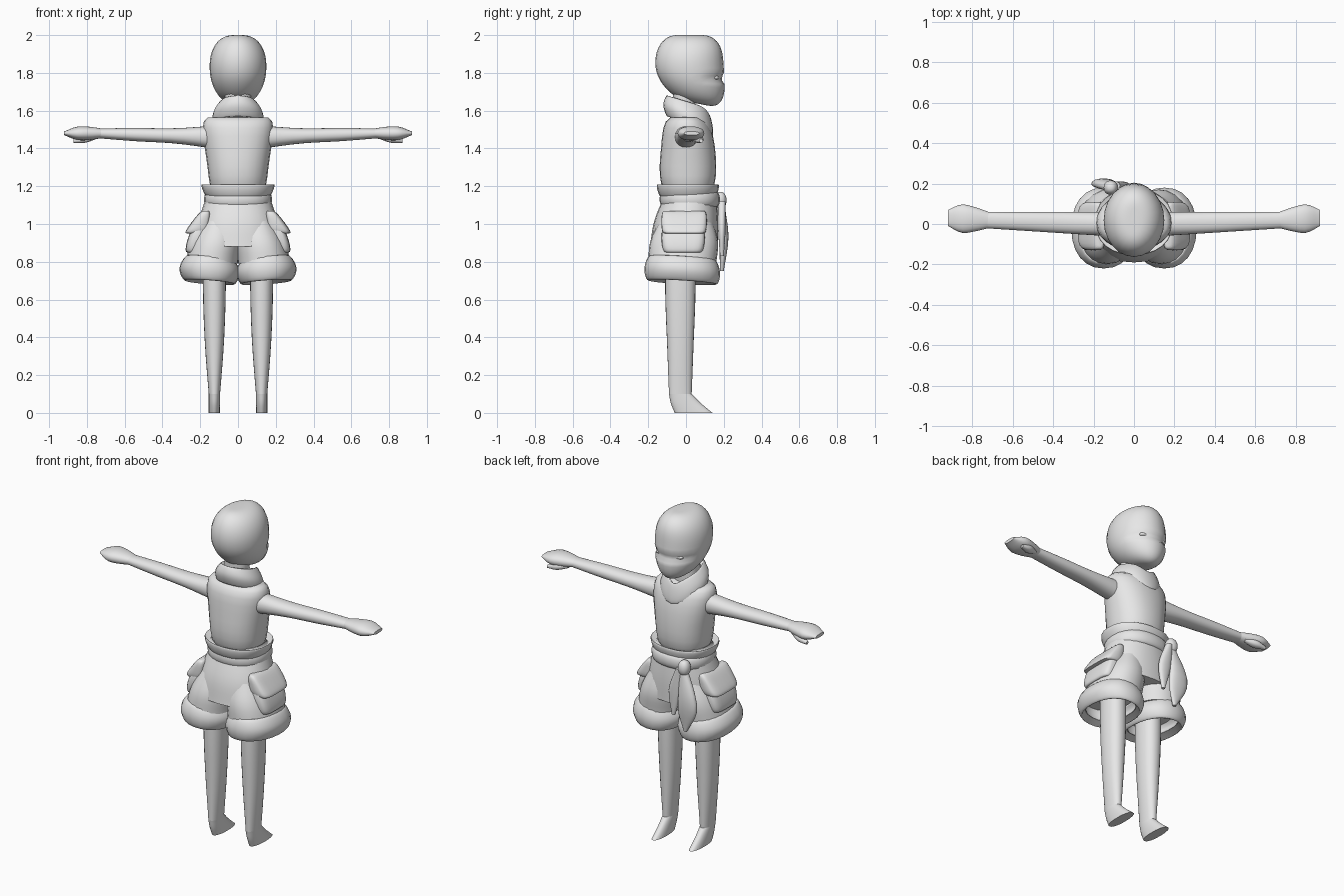
import bpy, bmesh, math

old = bpy.data.objects.get("Cube")
if old:
    bpy.data.objects.remove(old, do_unlink=True)

# One plain clay material for the whole figure
clay = bpy.data.materials.new("plain_grey")
clay.use_nodes = True
shade = 0.8
clay.diffuse_color = (shade, shade, shade, 1)
principled = clay.node_tree.nodes["Principled BSDF"]
principled.inputs["Base Color"].default_value = clay.diffuse_color


# Smooth curve through evenly spaced keys; a single number is constant
def blend(keys, t):
    if not isinstance(keys, tuple):
        return keys
    last = len(keys) - 1
    i = min(int(t * last), last - 1)
    f = t * last - i
    start, end = keys[i], keys[i + 1]
    slope_in = (end - keys[i - 1]) / 2 if i > 0 else end - start
    slope_out = (keys[i + 2] - start) / 2 if i + 2 <= last else end - start
    rest = 1 - f
    return (rest * rest * (start * (1 + 2 * f) + slope_in * f)
            + f * f * (end * (1 + 2 * rest) - slope_out * rest))


# Superellipse term: power 1 is an ellipse, smaller is boxier
def oval(value, power):
    return math.copysign(abs(value) ** power, value)


# Skin ovals along an axis; rim rounds the ends, vee points the +y side down,
# shell leaves the ends open and gives the wall a thickness
def loft(name, span, middle, width, depth, y, axis="z", mirror=False,
         power=0.9, tilt=0, slant=0, vee=0, rim=0, sharp=2, shell=0,
         sides=24, steps=12):
    bm = bmesh.new()
    loops = []
    for step in range(steps + 1):
        t = (1 - math.cos(math.pi * step / steps)) / 2
        u = abs(2 * t - 1)
        inset = rim * (1 - max(0, 1 - u ** sharp) ** (1 / sharp))
        loop = []
        for side in range(sides):
            angle = math.tau * side / sides
            across = oval(math.cos(angle), power)
            along = oval(math.sin(angle), power)
            a = blend(middle, t) + across * (blend(width, t) - inset)
            b = blend(y, t) + along * (blend(depth, t) - inset)
            c = span[0] + t * (span[1] - span[0]) + slant * across
            c += blend(tilt, t) * b - vee * max(0, along) ** 6
            loop.append(bm.verts.new((a, b, c) if axis == "z" else (c, b, a)))
        loops.append(loop)
    for low, high in zip(loops, loops[1:]):
        for i in range(sides):
            j = (i + 1) % sides
            bm.faces.new((low[i], low[j], high[j], high[i]))
    if not shell:
        bm.faces.new(loops[0])
        bm.faces.new(loops[-1])
        bmesh.ops.recalc_face_normals(bm, faces=bm.faces)

    mesh = bpy.data.meshes.new(name)
    bm.to_mesh(mesh)
    bm.free()
    mesh.materials.append(clay)
    obj = bpy.data.objects.new(name, mesh)
    bpy.context.collection.objects.link(obj)
    if shell:
        obj.modifiers.new("Thickness", "SOLIDIFY").thickness = shell
    if mirror:
        obj.modifiers.new("Mirror", "MIRROR").use_mirror_merge = False
    bpy.ops.object.select_all(action="DESELECT")
    obj.select_set(True)
    bpy.context.view_layer.objects.active = obj
    bpy.ops.object.shade_smooth_by_angle(angle=math.radians(50))
    return obj


# Head with a jutting jaw, and a shallow groove pressed in across the eyes
head = loft("head", span=(1.65, 2), middle=0, width=(.14, .15, .15),
            depth=(.18, .18, .19), y=(.06, .02, .02), tilt=(-.2, 0, 0),
            rim=.13, sharp=2.3, power=1, steps=30)
for vert in head.data.vertices:
    if vert.co.y > .1:
        vert.co.y -= .02 * math.exp(-((vert.co.z - 1.77) * 60) ** 2)
loft("eye", span=(1.765, 1.785), middle=.06, width=.03, depth=.02, y=.155,
     rim=.015, mirror=True)
loft("neck", span=(1.5, 1.7), middle=0, width=.07, depth=.06, y=-.01)

# Folded collar, lower at the face side where it comes to a point
loft("collar", span=(1.54, 1.65), middle=0, width=(.14, .13, .1),
     depth=(.13, .13, .12), y=(.02, .01, .01), tilt=-.3, vee=.03,
     rim=.01, shell=.03, power=1)

# Sleeveless top
loft("torso", span=(1.15, 1.57), middle=0, width=(.15, .16, .18, .2),
     depth=(.14, .15, .14, .12), y=(.01, .01, .01, 0), rim=.12, sharp=5)

# Flared waist frill and wrapped sash
loft("waist_frill", span=(1.14, 1.21), middle=0, width=(.17, .2),
     depth=(.15, .17), y=.01, rim=.01, shell=.04)
loft("sash_band", span=(1.09, 1.17), middle=0, width=.18, depth=.16, y=.02,
     rim=.02)

# Baggy shorts: hips, two legs, and rolled cuffs open underneath
loft("shorts_hips", span=(.88, 1.14), middle=0, width=(.23, .21, .17),
     depth=(.18, .17, .14), y=(-.01, 0, .02))
loft("shorts_leg", span=(.79, 1.02), middle=(.14, .12, .1),
     width=(.14, .13, .09), depth=(.18, .18, .14), y=(-.02, -.01, 0),
     mirror=True)
loft("shorts_cuff", span=(.69, .82), middle=.15, width=(.15, .16, .14),
     depth=(.2, .2, .19), y=-.02, tilt=-.06, slant=.01, rim=.02, shell=.04,
     mirror=True)

# Cargo pockets with an overhanging flap
loft("pocket", span=(.85, 1), middle=(.22, .2), width=(.07, .04), depth=.115,
     y=-.015, rim=.02, power=.5, mirror=True)
loft("pocket_flap", span=(.95, 1.07), middle=(.22, .17), width=(.07, .03),
     depth=.12, y=-.01, rim=.02, sharp=3, power=.5, mirror=True)

# Sash knot and its two hanging tails
loft("sash_knot", span=(1.08, 1.17), middle=-.115, width=.035, depth=.035,
     y=.18, rim=.03)
loft("sash_long_tail", span=(.75, 1.12), middle=(-.13, -.15, -.11),
     width=(.01, .06, .05, .02), depth=(.01, .025, .02), y=(.19, .2, .18))
loft("sash_short_tail", span=(.83, 1.12), middle=(-.05, -.06, -.09),
     width=(.01, .04, .02), depth=(.01, .02, .02), y=.19)

# Bare arms held out level, ending in mitten hands with a thumb
loft("arm", span=(.13, .75), middle=(1.46, 1.48), width=(.06, .04, .035, .025),
     depth=(.06, .05, .04), y=(0, .01, .02), axis="x", mirror=True)
loft("hand", span=(.72, .92), middle=1.48, width=(.025, .035, .035, .01),
     depth=(.04, .06, .07, .04), y=(.02, .03), axis="x", mirror=True)
loft("thumb", span=(.75, .87), middle=(1.46, 1.44), width=(.01, .02, .01),
     depth=(.01, .025, .01), y=(.05, .08), axis="x", mirror=True)

# Slim legs tapering down into pointed feet
loft("leg", span=(.1, .88), middle=.125, width=(.03, .05, .06, .06),
     depth=(.06, .07, .08, .08), y=-.03, mirror=True)
loft("foot", span=(0, .1), middle=.125, width=.03, depth=(.1, .08, .06),
     y=(.04, 0, -.03), mirror=True)
